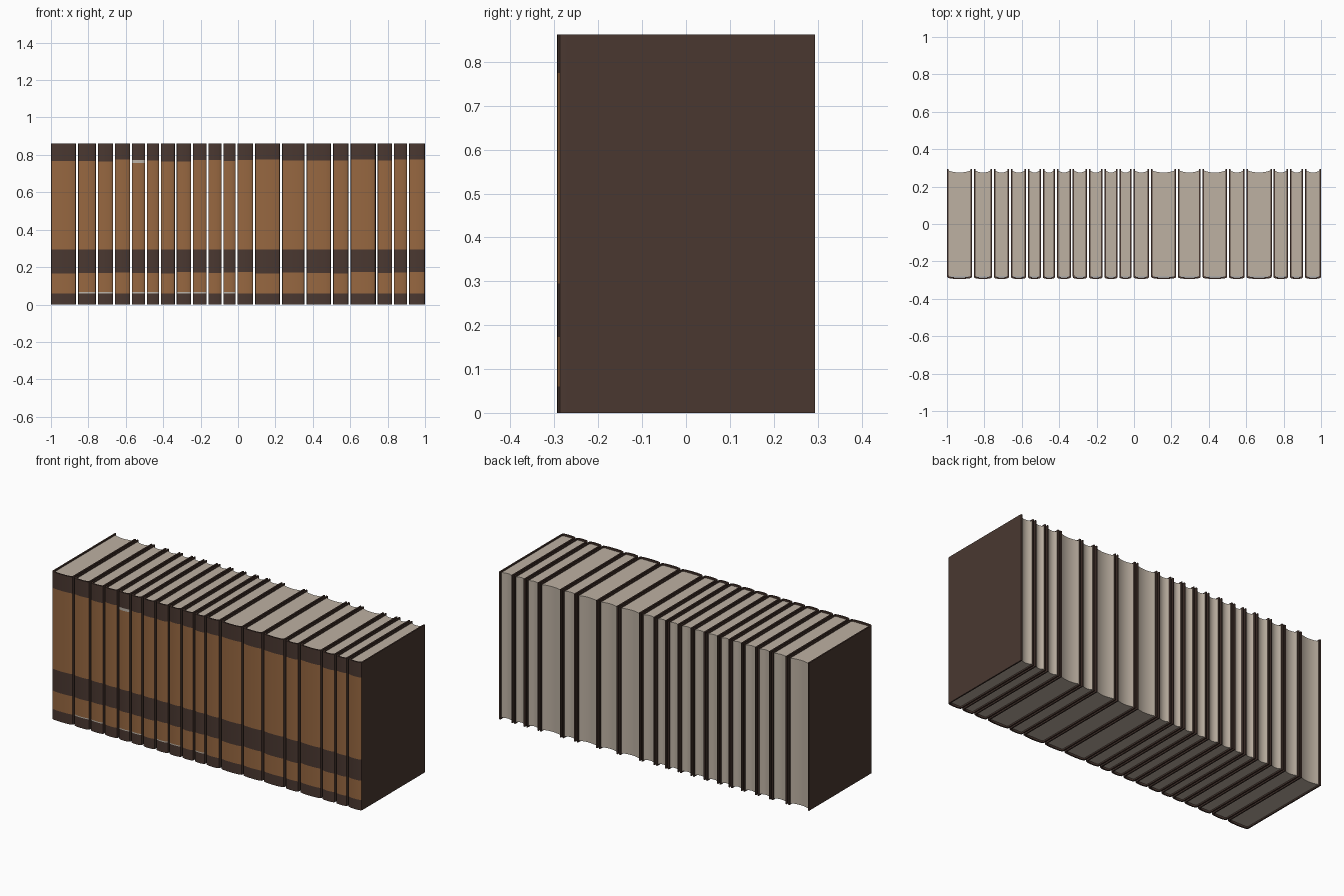
import bpy, bmesh, math, random

random.seed(4)
cube = bpy.data.objects.get("Cube")
if cube:
    bpy.data.objects.remove(cube, do_unlink=True)


def material(name, rgb):
    m = bpy.data.materials.new(name)
    m.use_nodes = True
    m.diffuse_color = (*rgb, 1)
    m.node_tree.nodes["Principled BSDF"].inputs["Base Color"].default_value = (*rgb, 1)
    return m


DARK = material("dark brown leather", (0.068, 0.039, 0.03))
TAN = material("tan leather", (0.31, 0.137, 0.052))
PALE = material("pale trim", (0.5, 0.45, 0.39))
PAPER = material("paper", (0.51, 0.44, 0.365))

HEIGHT, FRONT, BACK = 0.862, -0.294, 0.294
BOARD, GAP = 0.008, 0.009


def finish(name, bm, mats):
    bmesh.ops.recalc_face_normals(bm, faces=bm.faces)
    mesh = bpy.data.meshes.new(name)
    bm.to_mesh(mesh)
    bm.free()
    for m in mats:
        mesh.materials.append(m)
    ob = bpy.data.objects.new(name, mesh)
    bpy.context.collection.objects.link(ob)
    bpy.context.view_layer.objects.active = ob
    ob.select_set(True)
    bpy.ops.object.shade_smooth_by_angle(angle=math.radians(35))
    ob.select_set(False)


def loft(bm, profile, heights):
    """Stack a closed outline at each height and join the walls."""
    rings = [[bm.verts.new((x, y, z)) for x, y in profile] for z in heights]
    n = len(profile)
    for lo, hi in zip(rings, rings[1:]):
        for i in range(n):
            j = (i + 1) % n
            bm.faces.new((lo[i], lo[j], hi[j], hi[i]))
    return rings


def cover_line(cx, half, inset):
    """Open U outline of a cover: board, rounded spine, board."""
    h = half - inset
    pts = [(cx - h, BACK), (cx - h, FRONT + 0.022 + inset)]
    steps = 10
    for i in range(steps + 1):
        a = math.pi * i / steps
        bulge = math.sin(a) ** 0.6 if 0 < i < steps else 0
        pts.append((cx - h * math.cos(a), FRONT + inset + 0.014 * (1 - bulge)))
    pts += [(cx + h, FRONT + 0.022 + inset), (cx + h, BACK)]
    return pts


def make_cover(index, cx, half):
    top = 0.77 + random.uniform(-0.007, 0.006)
    low = 0.17 + random.uniform(-0.004, 0.004)
    # Spine bands: upper height of each band and its material slot
    bands = [(0.06, 0), (low, 1), (0.295, 0), (top, 1), (HEIGHT, 0)]
    if index < 11 and index % 3:
        bands.insert(1, (0.066, 2))
    if index == 4:
        bands[-2:] = [(0.757, 1), (0.772, 2), (HEIGHT, 0)]
    outer, inner = cover_line(cx, half, 0), cover_line(cx, half, BOARD)
    n = len(outer)
    bm = bmesh.new()
    rings = loft(bm, outer + inner[::-1], [0] + [b[0] for b in bands])
    for ring in (rings[0], rings[-1]):
        for i in range(n - 1):
            bm.faces.new((ring[i], ring[i + 1], ring[-2 - i], ring[-1 - i]))
    # Paint only the rounded outside of the spine
    for f in bm.faces:
        c = f.calc_center_median()
        if c.y < FRONT + 0.0075 and 0.001 < c.z < HEIGHT - 0.001:
            f.material_index = next(m for z, m in bands if c.z < z)
    finish(f"cover_{index + 1}", bm, [DARK, TAN, PALE])


def make_pages(index, cx, half):
    h = half - BOARD + 0.0005
    y0, y1 = FRONT + BOARD + 0.005, BACK - 0.008
    outline = [(cx - h, y0), (cx + h, y0)]
    for i in range(9):
        t = 1 - i / 4
        outline.append((cx + h * t, y1 - 0.011 * (1 - t * t)))
    bm = bmesh.new()
    rings = loft(bm, outline, [0.008, HEIGHT - 0.008])
    for ring in rings:
        bm.faces.new(ring)
    finish(f"pages_{index + 1}", bm, [PAPER])


# Centres of the gaps between neighbouring books
gaps = [-0.861, -0.754, -0.663, -0.572, -0.492, -0.417, -0.332, -0.246, -0.163,
        -0.083, -0.008, 0.086, 0.23, 0.361, 0.503, 0.596, 0.741, 0.829, 0.909]
edges = [-1 - GAP / 2] + gaps + [1 + GAP / 2]
for k, (a, b) in enumerate(zip(edges, edges[1:])):
    centre, half_width = (a + b) / 2, (b - a - GAP) / 2
    make_cover(k, centre, half_width)
    make_pages(k, centre, half_width)
